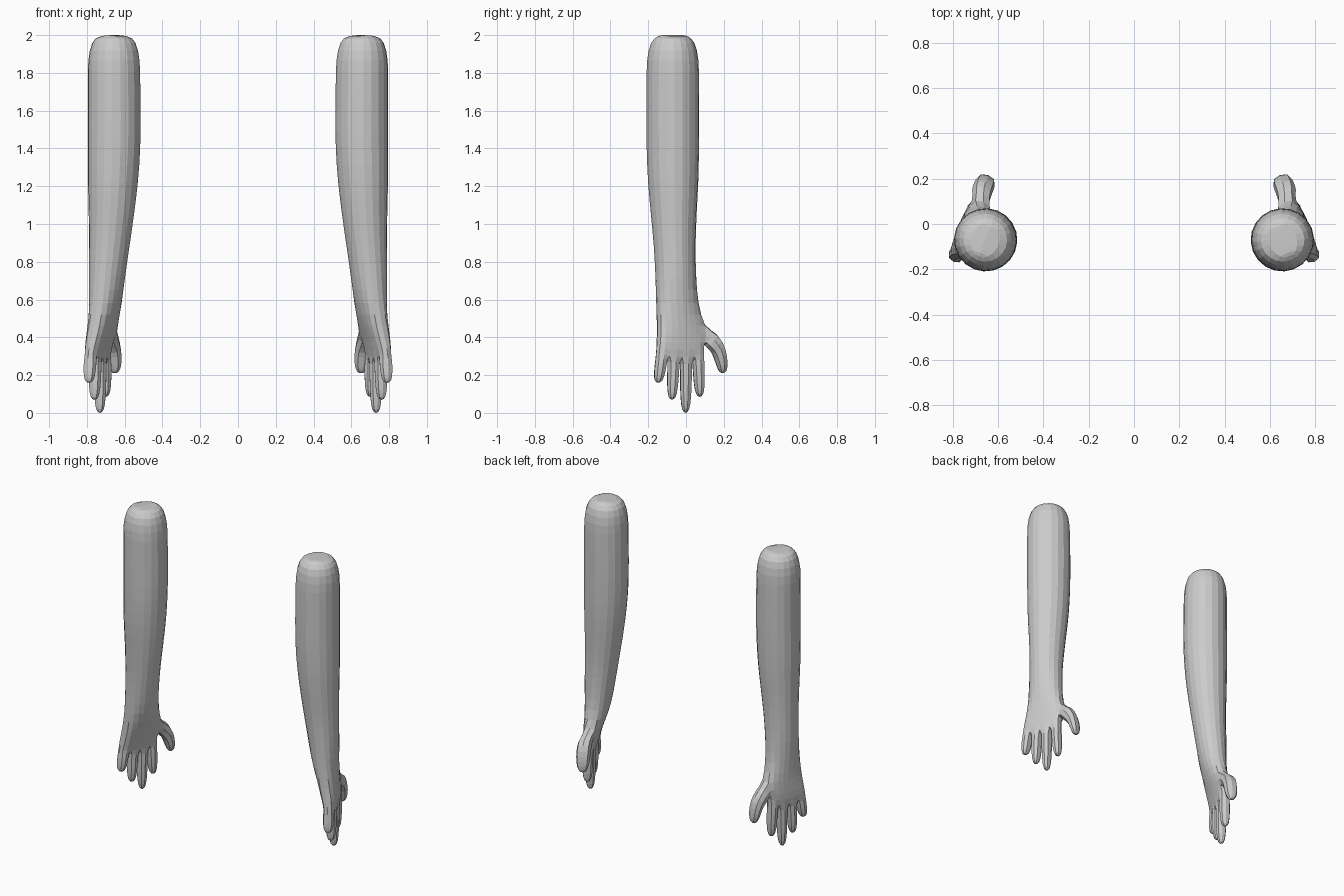
import bpy, bmesh, math
from mathutils import Vector

if "Cube" in bpy.data.objects:
    bpy.data.objects.remove(bpy.data.objects["Cube"])

skin = bpy.data.materials.new("light_grey")
skin.diffuse_color = (0.6, 0.6, 0.6, 1)
skin.use_nodes = True
skin.node_tree.nodes["Principled BSDF"].inputs["Base Color"].default_value = skin.diffuse_color

# Hand plane: D runs from little finger to thumb, N points outward from the palm back
D = Vector((-0.37, 0.93, 0)).normalized()
N = Vector((D.y, -D.x, 0))
ANGLES = [math.radians(a) for a in (18, 54, 90, 126, 162)]
FLAT_V = (0.97, 0.5, 0, -0.5, -0.97)
FLAT_W = (0.7, 0.9, 0.95, 0.9, 0.7)

# Arm rings: z, centre x, centre y, half width, half depth, flatness
RINGS = [
    (2.00, 0.657, -0.07, 0.075, 0.075, 0), (1.965, 0.657, -0.07, 0.118, 0.118, 0),
    (1.87, 0.657, -0.07, 0.138, 0.138, 0), (1.75, 0.656, -0.07, 0.139, 0.139, 0),
    (1.58, 0.655, -0.07, 0.140, 0.140, 0), (1.40, 0.656, -0.07, 0.139, 0.140, 0),
    (1.22, 0.662, -0.068, 0.134, 0.133, 0), (1.05, 0.670, -0.065, 0.121, 0.120, 0),
    (0.88, 0.682, -0.06, 0.110, 0.107, 0), (0.72, 0.694, -0.054, 0.109, 0.095, 0),
    (0.58, 0.702, -0.047, 0.114, 0.082, 0.2), (0.46, 0.715, -0.028, 0.133, 0.064, 0.7),
    (0.37, 0.735, -0.030, 0.136, 0.050, 1), (0.30, 0.743, -0.032, 0.140, 0.040, 1),
]
WEB_Z = (0.325, 0.30, 0.295, 0.30, 0.31)
# Finger tips (y, z), index to little finger
TIPS = [(0.073, 0.085), (-0.002, 0.0), (-0.074, 0.07), (-0.147, 0.16)]
# Thumb path: y, z, half width, half thickness
THUMB = [(0.135, 0.385, 0.048, 0.045), (0.172, 0.335, 0.038, 0.046),
         (0.187, 0.275, 0.031, 0.043), (0.194, 0.232, 0.024, 0.032),
         (0.196, 0.210, 0.012, 0.016)]


def plane_point(y, z):
    return Vector((0.73 - 0.4 * y, y, z))


def build_arm(name, side):
    bm = bmesh.new()

    def vert(p):
        return bm.verts.new((p.x * side, p.y, p.z))

    def bridge(a, b):
        for i in range(len(a)):
            j = (i + 1) % len(a)
            bm.faces.new((a[i], a[j], b[j], b[i]))

    def quad(c, across, half, thick):
        return [vert(c + across * (s * half) + N * (t * thick))
                for s, t in ((1, 1), (-1, 1), (-1, -1), (1, -1))]

    # Arm and palm
    loops = []
    for k, (z, cx, cy, a, b, flat) in enumerate(RINGS):
        outer, inner = [], []
        for i, ang in enumerate(ANGLES):
            v = (1.05 * math.cos(ang) * (1 - flat) + FLAT_V[i] * flat) * a
            w = (1.05 * math.sin(ang) * (1 - flat) + FLAT_W[i] * flat) * b
            zz = WEB_Z[i] if k == len(RINGS) - 1 else z
            c = Vector((cx, cy, zz)) + D * v
            outer.append(vert(c + N * w))
            inner.append(vert(c - N * w))
        loops.append(outer + inner[::-1])
    thumb_at = len(RINGS) - 3
    for k in range(len(loops) - 1):
        a, b = loops[k], loops[k + 1]
        for i in range(10):
            j = (i + 1) % 10
            if not (k == thumb_at and i == 9):
                bm.faces.new((a[i], a[j], b[j], b[i]))

    # Rounded shoulder cap
    top = loops[0]
    for i in range(4):
        bm.faces.new((top[i], top[i + 1], top[8 - i], top[9 - i]))

    # Four fingers growing out of the palm's lower edge
    low = loops[-1]
    for i, (ty, tz) in enumerate(TIPS):
        prev = [low[i], low[i + 1], low[8 - i], low[9 - i]]
        mid = sum((v.co for v in prev), Vector()) / 4
        for t, half, thick in ((0.25, 0.031, 0.036), (0.6, 0.030, 0.034),
                               (0.87, 0.024, 0.028), (1, 0.012, 0.014)):
            c = plane_point(mid.y + (ty - mid.y) * t, mid.z + (tz - mid.z) * t)
            ring = quad(c, D, half, thick)
            bridge(prev, ring)
            prev = ring
        bm.faces.new(prev)

    # Thumb curving out of the back edge
    a, b = loops[thumb_at], loops[thumb_at + 1]
    prev = [a[0], b[0], b[9], a[9]]
    last = (0.09, 0.42)
    for k, (y, z, half, thick) in enumerate(THUMB):
        nxt = THUMB[min(k + 1, len(THUMB) - 1)]
        along = (plane_point(nxt[0], nxt[1]) - plane_point(*last)).normalized()
        ring = quad(plane_point(y, z), N.cross(along).normalized() *
                    (1 if N.cross(along).dot(D) > 0 else -1), half, thick)
        bridge(prev, ring)
        prev, last = ring, (y, z)
    bm.faces.new(prev)

    bmesh.ops.recalc_face_normals(bm, faces=bm.faces)
    mesh = bpy.data.meshes.new(name)
    bm.to_mesh(mesh)
    bm.free()
    mesh.materials.append(skin)
    obj = bpy.data.objects.new(name, mesh)
    bpy.context.collection.objects.link(obj)
    sub = obj.modifiers.new("rounding", 'SUBSURF')
    sub.levels = sub.render_levels = 1
    sub.use_limit_surface = False


build_arm("right_arm", 1)
build_arm("left_arm", -1)
